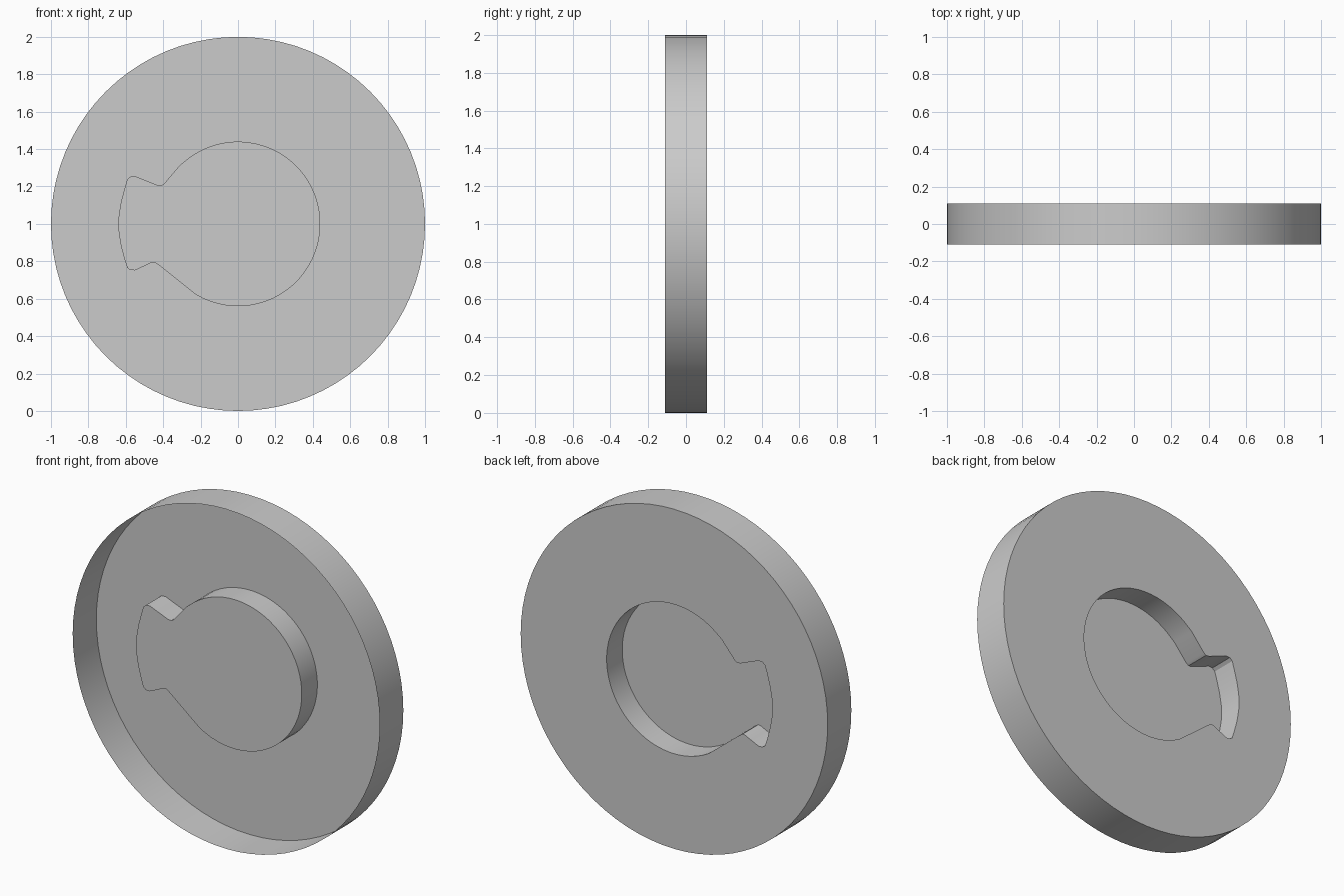
import bpy, bmesh, math

if "Cube" in bpy.data.objects:
    bpy.data.objects.remove(bpy.data.objects["Cube"])

R, Y_BACK, Y_FRONT, Y_FLOOR = 1.0, 0.11, -0.11, -0.035
CZ = 1.0


def arc(radius, start, end, steps):
    """Points on an arc about the disc centre, angles in degrees."""
    return [(radius * math.cos(math.radians(start + (end - start) * i / steps)),
             radius * math.sin(math.radians(start + (end - start) * i / steps)))
            for i in range(steps + 1)]


# Keyhole outline: round part, then the flared tab on the left
outline = arc(0.44, -121, 127, 44)
outline += [(-0.31, 0.315), (-0.395, 0.215), (-0.41, 0.206), (-0.43, 0.207),
            (-0.50, 0.235), (-0.55, 0.255), (-0.575, 0.253), (-0.592, 0.238)]
outline += [(-0.605, 0.195), (-0.625, 0.12), (-0.637, 0.05), (-0.64, 0.0),
            (-0.637, -0.05), (-0.625, -0.12), (-0.605, -0.195)]
outline += [(-0.592, -0.235), (-0.575, -0.247), (-0.55, -0.248),
            (-0.50, -0.225), (-0.46, -0.206), (-0.445, -0.205), (-0.42, -0.222)]
rim = arc(R, 0, 360, 80)[:-1]

bm = bmesh.new()


def loop(points, y):
    verts = [bm.verts.new((x, y, z + CZ)) for x, z in points]
    edges = [bm.edges.new((verts[i - 1], verts[i])) for i in range(len(verts))]
    return verts, edges


def bridge(a, b):
    for i in range(len(a)):
        bm.faces.new((a[i - 1], a[i], b[i], b[i - 1]))


# Back plate with a keyhole opening
rim_back, rim_edges = loop(rim, Y_BACK)
key_back, key_edges = loop(outline, Y_BACK)
bmesh.ops.triangle_fill(bm, edges=rim_edges + key_edges, use_beauty=True)

# Outer wall, left open at the front
rim_front, _ = loop(rim, Y_FRONT)
bridge(rim_back, rim_front)

# Keyhole recess: walls and floor
key_floor, _ = loop(outline, Y_FLOOR)
bridge(key_back, key_floor)
bm.faces.new(key_floor)

# Consistent normals, with the back plate facing +y
bmesh.ops.recalc_face_normals(bm, faces=bm.faces[:])
bm.normal_update()
plate = next(f for f in bm.faces if all(v.co.y > Y_BACK - 0.001 for v in f.verts))
if plate.normal.y < 0:
    bmesh.ops.reverse_faces(bm, faces=bm.faces[:])

mesh = bpy.data.meshes.new("keyhole_disc")
bm.to_mesh(mesh)
bm.free()
disc = bpy.data.objects.new("keyhole_disc", mesh)
bpy.context.collection.objects.link(disc)
bpy.context.view_layer.objects.active = disc
disc.select_set(True)
bpy.ops.object.shade_smooth_by_angle(angle=math.radians(30))
